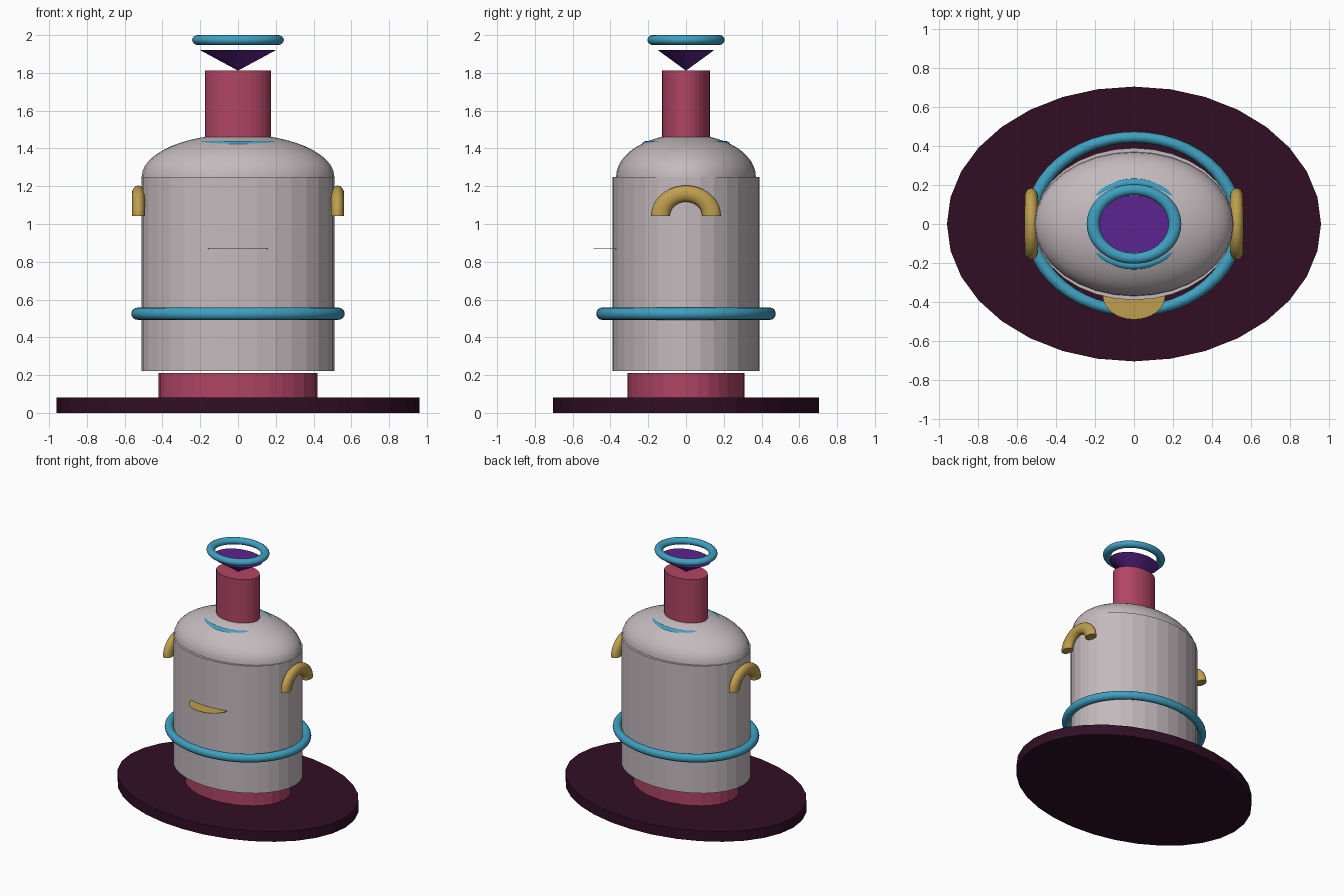
import bpy, bmesh, math
from mathutils import Matrix

if "Cube" in bpy.data.objects:
    bpy.data.objects.remove(bpy.data.objects["Cube"])

SIDES = 32


def material(name, hex_code):
    def lin(i):
        c = int(hex_code[i:i + 2], 16) / 255
        return c / 12.92 if c <= 0.04045 else ((c + 0.055) / 1.055) ** 2.4
    m = bpy.data.materials.new(name)
    m.diffuse_color = (lin(0), lin(2), lin(4), 1)
    m.use_nodes = True
    m.node_tree.nodes["Principled BSDF"].inputs["Base Color"].default_value = m.diffuse_color
    return m


PLUM = material("dark plum", "310F25")
ROSE = material("rose", "B04565")
GREY = material("warm grey", "C4BABD")
TEAL = material("teal", "3FA0C0")
GOLD = material("gold", "BF9F4E")
PURPLE = material("purple", "5C2590")


def finish(bm, name, mat, smooth=False):
    bmesh.ops.recalc_face_normals(bm, faces=bm.faces)
    mesh = bpy.data.meshes.new(name)
    bm.to_mesh(mesh)
    bm.free()
    mesh.materials.append(mat)
    obj = bpy.data.objects.new(name, mesh)
    bpy.context.collection.objects.link(obj)
    if smooth:
        bpy.context.view_layer.objects.active = obj
        obj.select_set(True)
        bpy.ops.object.shade_smooth_by_angle(angle=math.radians(35))
        obj.select_set(False)
    return obj


def drum(name, mat, rx, ry, z0, z1, bottom=1.0, y=0.0):
    """Oval cylinder, or a downward cone when bottom is 0."""
    bm = bmesh.new()
    place = (Matrix.Translation((0, y, (z0 + z1) / 2))
             @ Matrix.Diagonal((rx, ry, z1 - z0, 1)))
    bmesh.ops.create_cone(bm, cap_ends=True, segments=SIDES, radius1=bottom,
                          radius2=1, depth=1,
                          matrix=place @ Matrix.Rotation(math.pi / 2, 4, 'Z'))
    return finish(bm, name, mat)


def ring(name, mat, major, minor, place, arc=2 * math.pi, steps=48, tube=16):
    """Torus in the xy plane; a partial arc gets capped ends."""
    bm = bmesh.new()
    full = arc > 6.28
    loops = []
    for i in range(steps if full else steps + 1):
        a = arc * i / steps
        loop = []
        for j in range(tube):
            b = 2 * math.pi * j / tube
            r = major + minor * math.cos(b)
            loop.append(bm.verts.new((r * math.cos(a), r * math.sin(a),
                                      minor * math.sin(b))))
        loops.append(loop)
    pairs = list(zip(loops, loops[1:]))
    if full:
        pairs.append((loops[-1], loops[0]))
    for p, q in pairs:
        for j in range(tube):
            k = (j + 1) % tube
            bm.faces.new((p[j], q[j], q[k], p[k]))
    if not full:
        bm.faces.new(loops[0])
        bm.faces.new(loops[-1])
    bm.transform(place)
    return finish(bm, name, mat, True)


# Base, pedestal, body and neck
drum("base", PLUM, 0.96, 0.705, 0, 0.082)
drum("pedestal", ROSE, 0.42, 0.31, 0.082, 0.212)
drum("body", GREY, 0.512, 0.39, 0.222, 1.25)
drum("neck", ROSE, 0.174, 0.126, 1.44, 1.812)

# Domed shoulder
bm = bmesh.new()
bmesh.ops.create_uvsphere(bm, u_segments=SIDES, v_segments=24, radius=1)
bmesh.ops.bisect_plane(bm, geom=bm.verts[:] + bm.edges[:] + bm.faces[:],
                       plane_co=(0, 0, 0), plane_no=(0, 0, 1), clear_inner=True)
bm.transform(Matrix.Translation((0, 0, 1.25)) @ Matrix.Diagonal((0.51, 0.37, 0.225, 1)))
finish(bm, "shoulder", GREY, True)

# Floating cone tip
drum("cone_tip", PURPLE, 0.2, 0.148, 1.812, 1.92, bottom=0)

# Oval rings: waist, shoulder and floating top
for name, major, minor, z, zs in (("waist_ring", 0.531, 0.034, 0.525, 0.95),
                                  ("shoulder_ring", 0.252, 0.028, 1.414, 0.9),
                                  ("top_ring", 0.21, 0.033, 1.974, 0.8)):
    ring(name, TEAL, major, minor,
         Matrix.Translation((0, 0, z)) @ Matrix.Diagonal((1, 0.84, zs, 1)))

# Arched side handles
upright = Matrix(((0, 0, 1, 0), (1, 0, 0, 0), (0, 1, 0, 0), (0, 0, 0, 1)))
for side, name in ((1, "right_handle"), (-1, "left_handle")):
    ring(name, GOLD, 0.135, 0.05,
         Matrix.Translation((0.527 * side, 0, 1.043))
         @ Matrix.Diagonal((0.7, 1, 0.87, 1)) @ upright, arc=math.pi, steps=24)

# Thin front ledge
drum("front_ledge", GOLD, 0.16, 0.12, 0.867, 0.87, y=-0.37)
